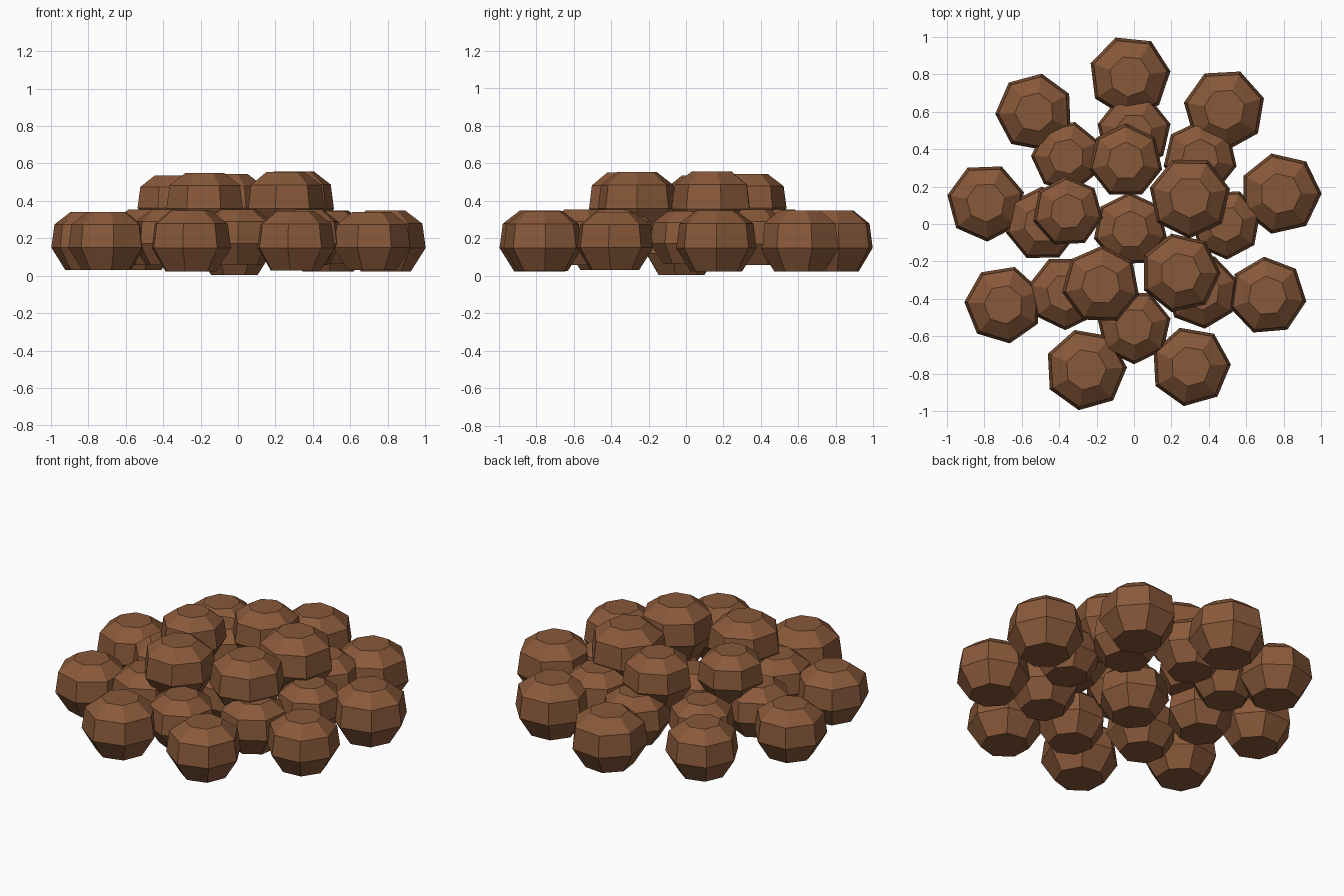
import bpy
import bmesh
from math import cos, sin, radians, tau

default_cube = bpy.data.objects.get("Cube")
if default_cube:
    bpy.data.objects.remove(default_cube, do_unlink=True)

# One flat brown for every stone
BROWN = (0.25, 0.1, 0.042, 1)
brown = bpy.data.materials.new("earth_brown")
brown.use_nodes = True
brown.diffuse_color = BROWN
brown.node_tree.nodes["Principled BSDF"].inputs["Base Color"].default_value = BROWN

SIDES = 7
# Stone profile from bottom to top: (radius, height), relative to stone size
PROFILE = [(0.64, -0.74), (1, -0.17), (0.92, 0.42), (0.5, 0.74)]


def add_stone(name, location, size, turn):
    """Faceted seven-sided stone with a flat cap above and below."""
    bm = bmesh.new()
    rings = []
    for radius, height in PROFILE:
        ring = []
        for side in range(SIDES):
            angle = radians(turn) + tau * side / SIDES
            ring.append(bm.verts.new((size * radius * cos(angle),
                                      size * radius * sin(angle),
                                      size * height)))
        rings.append(ring)
    for lower, upper in zip(rings, rings[1:]):
        for side in range(SIDES):
            following = (side + 1) % SIDES
            bm.faces.new((lower[side], lower[following],
                          upper[following], upper[side]))
    bm.faces.new(list(reversed(rings[0])))
    bm.faces.new(rings[-1])
    mesh = bpy.data.meshes.new(name)
    bm.to_mesh(mesh)
    bm.free()
    mesh.materials.append(brown)
    stone = bpy.data.objects.new(name, mesh)
    stone.location = location
    bpy.context.collection.objects.link(stone)
    return stone


def add_ring(name, start, height, stones):
    """Evenly spread circle of stones, each (distance, size, turn)."""
    for index, (distance, size, turn) in enumerate(stones):
        angle = radians(start) + tau * index / len(stones)
        location = (distance * cos(angle), distance * sin(angle), height)
        add_stone(f"{name}_{index + 1}", location, size, turn)


# Stone in the middle of the ground layer
add_stone("centre_stone", (-0.02, -0.03, 0.152), 0.2, -12)

# Inner ground circle, anticlockwise from the model's left
add_ring("inner_stone", 0, 0.205, [
    (0.49, 0.19, 15), (0.5, 0.2, -13), (0.49, 0.2, 13), (0.51, 0.19, 25),
    (0.49, 0.2, -12), (0.52, 0.2, 13), (0.55, 0.2, 13), (0.51, 0.2, 18)])

# Outer ground circle
add_ring("outer_stone", 11.7, 0.186, [
    (0.8, 0.22, 0), (0.78, 0.22, 16), (0.79, 0.22, 7),
    (0.8, 0.21, 28), (0.8, 0.21, 15), (0.82, 0.21, 22),
    (0.82, 0.22, 3), (0.82, 0.215, 3), (0.81, 0.21, -8)])

# Upper layer resting on the gaps
add_ring("upper_stone", 25.5, 0.395, [
    (0.33, 0.22, 12), (0.34, 0.2, -13), (0.36, 0.19, -10),
    (0.37, 0.21, -15), (0.36, 0.215, 0)])
